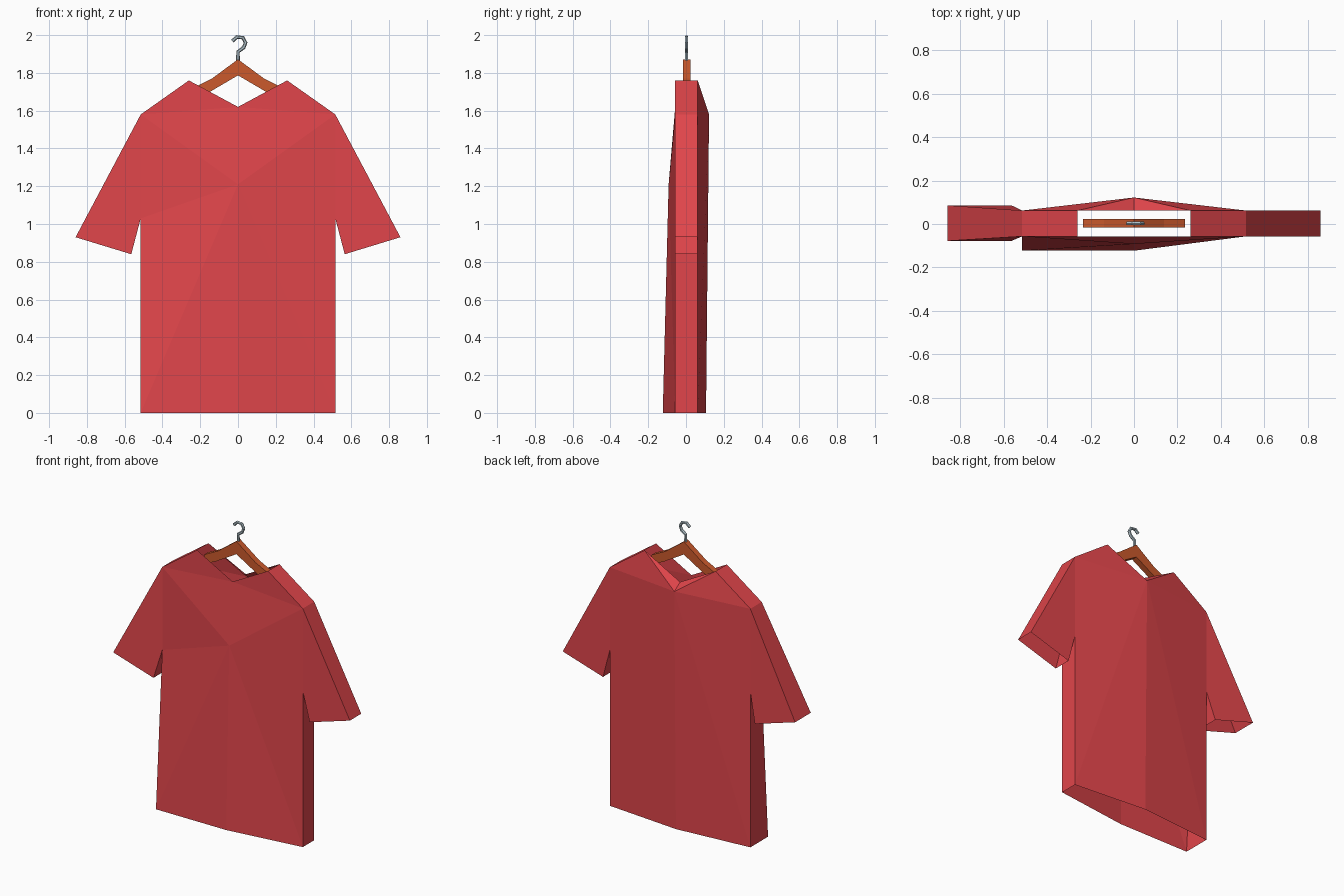
import bpy, bmesh

if "Cube" in bpy.data.objects:
    bpy.data.objects.remove(bpy.data.objects["Cube"])


def material(name, rgb):
    m = bpy.data.materials.new(name)
    m.diffuse_color = (*rgb, 1)
    m.use_nodes = True
    m.node_tree.nodes["Principled BSDF"].inputs["Base Color"].default_value = m.diffuse_color
    return m


def mesh_object(name, bm, mat):
    me = bpy.data.meshes.new(name)
    bm.to_mesh(me)
    bm.free()
    me.materials.append(mat)
    ob = bpy.data.objects.new(name, me)
    bpy.context.collection.objects.link(ob)
    return ob


red = material("red_cloth", (0.75, 0.06, 0.07))
wood = material("wood", (0.6, 0.1, 0.025))
metal = material("metal", (0.45, 0.55, 0.6))

F, B = -0.057, 0.062  # front and back depth of the flat cloth

# Shirt: an open single-layer shell, the left side hanging a little wider
bm = bmesh.new()
fv, fm, fh, bv, bc, bh = [bm.verts.new(p) for p in (
    (0, F, 1.62), (0, -0.092, 1.21), (0, -0.123, 0),
    (0, B, 1.62), (0, 0.122, 1.58), (0, 0.106, 0))]
# outline points: neck, shoulder, cuff outer, cuff inner, armpit, hem
outline = [(0.26, 1.76), (0.515, 1.58), (0.86, 0.93),
           (0.565, 0.84), (0.515, 1.03), (0.515, 0)]
for s in (1, -1):
    fy, by = [F] * 6, [B] * 6
    if s < 0:
        fy[2] = fy[3] = -0.078
        by[2] = by[3] = 0.086
        fy[5] = -0.123
    f = [bm.verts.new((s * x, y, z)) for (x, z), y in zip(outline, fy)]
    b = [bm.verts.new((s * x, y, z)) for (x, z), y in zip(outline, by)]
    faces = [
        # front panel
        (fv, f[0], f[1]), (fv, f[1], fm), (fm, f[1], f[4]),
        (fm, f[4], f[5]), (fm, f[5], fh),
        # back yoke and panel
        (bv, bc, b[0]), (b[0], bc, b[1]), (bc, b[4], b[1]),
        (bc, bh, b[5]), (bc, b[5], b[4]),
        # sleeve front and back
        (f[1], f[2], f[3], f[4]), (b[4], b[3], b[2], b[1])]
    # strips: shoulder, sleeve top, sleeve underside, body side
    for i in (0, 1, 3, 4):
        faces.append((f[i], b[i], b[i + 1], f[i + 1]))
    for q in faces:
        bm.faces.new(q)
bmesh.ops.recalc_face_normals(bm, faces=bm.faces)
mesh_object("shirt", bm, red)

# Hanger: bent wooden bar
top = [(0.0, 1.872), (0.138, 1.77), (0.235, 1.722)]
low = [(0.0, 1.787), (0.148, 1.70), (0.235, 1.66)]
bm = bmesh.new()
profile = ([(-x, z) for x, z in top[:0:-1]] + top
           + low[::-1] + [(-x, z) for x, z in low[1:]])
face = bm.faces.new([bm.verts.new((x, -0.017, z)) for x, z in profile])
ext = bmesh.ops.extrude_face_region(bm, geom=[face])
bmesh.ops.translate(bm, vec=(0, 0.04, 0), verts=[
    v for v in ext["geom"] if isinstance(v, bmesh.types.BMVert)])
bmesh.ops.recalc_face_normals(bm, faces=bm.faces)
mesh_object("hanger_bar", bm, wood)

# Hook: thin wire along a bent path
path = [(0, 1.85), (0, 1.912), (0.03, 1.934), (0.04, 1.96),
        (0.026, 1.986), (-0.006, 1.99), (-0.03, 1.968)]
cu = bpy.data.curves.new("hook", "CURVE")
cu.dimensions = "3D"
cu.bevel_depth = 0.01
cu.bevel_resolution = 1
cu.use_fill_caps = True
sp = cu.splines.new("POLY")
sp.points.add(len(path) - 1)
for p, (x, z) in zip(sp.points, path):
    p.co = (x, 0.003, z, 1)
sp.use_smooth = False
cu.materials.append(metal)
bpy.context.collection.objects.link(bpy.data.objects.new("hook", cu))
